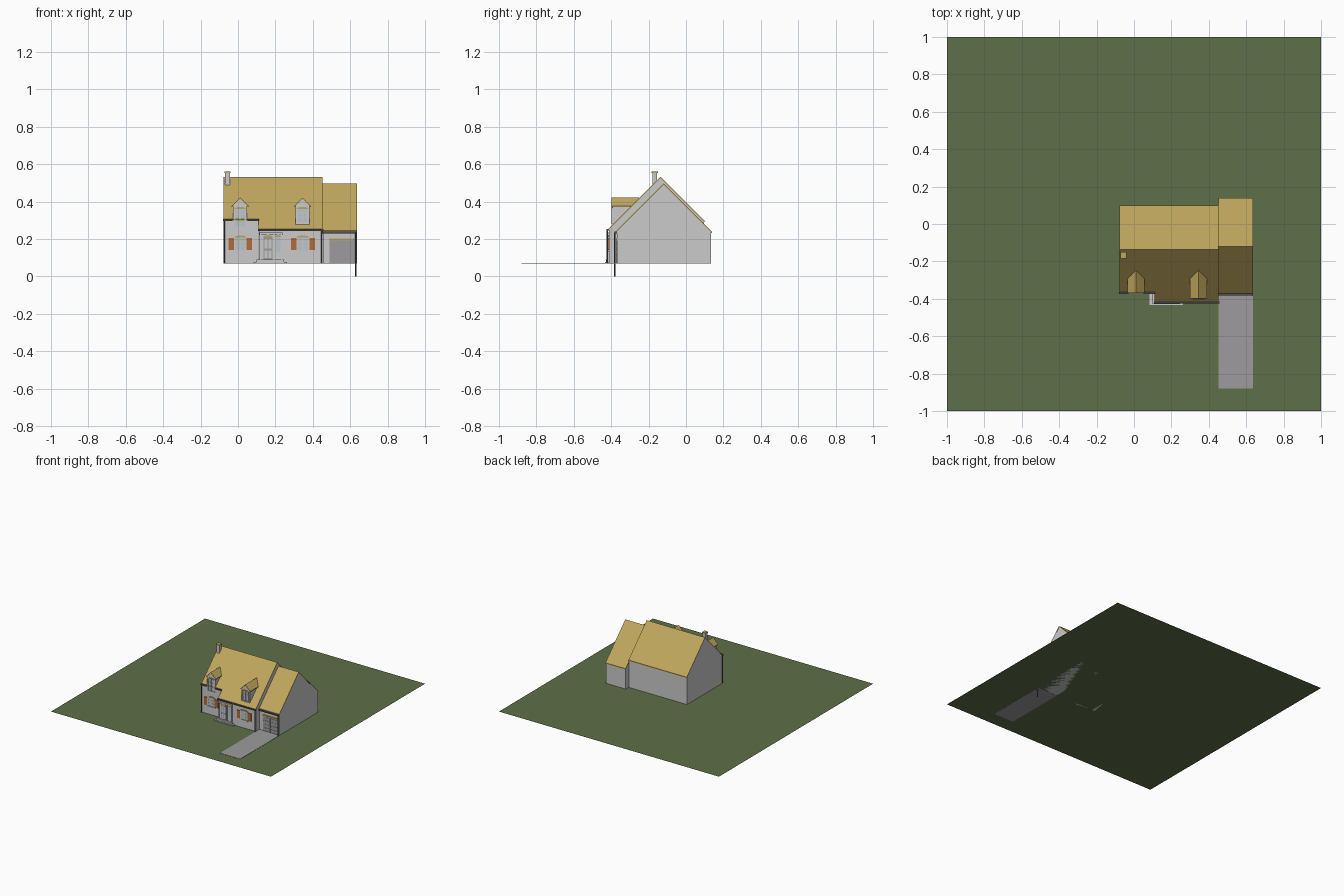
import bpy, bmesh, math

if "Cube" in bpy.data.objects:
    bpy.data.objects.remove(bpy.data.objects["Cube"])

BASE = 0.07  # lawn level


def material(name, rgb):
    m = bpy.data.materials.new(name)
    m.diffuse_color = (*rgb, 1)
    m.use_nodes = True
    m.node_tree.nodes["Principled BSDF"].inputs["Base Color"].default_value = m.diffuse_color
    return m


GRASS = material("grass", (0.11, 0.16, 0.065))
SHINGLE = material("shingle", (0.52, 0.38, 0.11))
SHUTTER = material("shutter_paint", (0.45, 0.15, 0.035))
GLASS = material("glass", (0.48, 0.56, 0.60))
DARK = material("gutter_metal", (0.08, 0.08, 0.09))
PAVING = material("paving", (0.34, 0.33, 0.34))


def prism(name, profile, a, b, axis="x", mat=None):
    """Extrude a profile along x (profile is y,z) or along y (profile is x,z)."""
    bm = bmesh.new()
    place = (lambda p, t: (t, p[0], p[1])) if axis == "x" else (lambda p, t: (p[0], t, p[1]))
    face = bm.faces.new([bm.verts.new(place(p, a)) for p in profile])
    ext = bmesh.ops.extrude_face_region(bm, geom=[face])["geom"]
    step = (b - a, 0, 0) if axis == "x" else (0, b - a, 0)
    bmesh.ops.translate(bm, vec=step, verts=[v for v in ext if isinstance(v, bmesh.types.BMVert)])
    bmesh.ops.recalc_face_normals(bm, faces=bm.faces)
    me = bpy.data.meshes.new(name)
    bm.to_mesh(me)
    bm.free()
    ob = bpy.data.objects.new(name, me)
    bpy.context.collection.objects.link(ob)
    if mat:
        me.materials.append(mat)
    return ob


def box(name, x0, x1, y0, y1, z0, z1, mat=None):
    return prism(name, [(y0, z0), (y1, z0), (y1, z1), (y0, z1)], x0, x1, "x", mat)


def chevron(mid, top, lo, hi, t):
    """45 degree roof section of thickness t."""
    outer = [(lo, top - (mid - lo)), (mid, top), (hi, top - (hi - mid))]
    return outer + [(p, z - t) for p, z in reversed(outer)]


def gabled_block(name, x0, x1, front, back, ridge_y, ridge_z):
    t = 0.008
    top = ridge_z - 0.004
    f, b = front + 0.004, back - 0.004
    prism(name + "_walls", [(f, BASE), (b, BASE), (b, top - (b - ridge_y)), (ridge_y, top),
                            (f, top - (ridge_y - f))], x0 + 0.001, x1 - 0.001)
    prism(name + "_roof", chevron(ridge_y, ridge_z, front, back, t), x0, x1, "x", SHINGLE)


# Lawn and driveway
bpy.ops.mesh.primitive_plane_add(size=2, location=(0, 0, BASE))
lawn = bpy.context.object
lawn.name = "lawn"
lawn.data.materials.append(GRASS)
box("driveway", 0.453, 0.636, -0.88, -0.365, BASE - 0.001, BASE + 0.002, PAVING)

# House blocks: left bay, deeper right bay, garage
gabled_block("left_bay", -0.077, 0.11, -0.366, 0.10, -0.137, 0.533)
gabled_block("right_bay", 0.11, 0.453, -0.417, 0.10, -0.137, 0.533)
gabled_block("garage", 0.453, 0.636, -0.372, 0.138, -0.12, 0.497)

# Gutters and downspouts
for i, (x0, x1, y, z) in enumerate([(-0.08, -0.03, -0.366, 0.302), (0.05, 0.112, -0.366, 0.302),
                                    (0.108, 0.456, -0.417, 0.25), (0.453, 0.636, -0.372, 0.236)]):
    box(f"gutter_{i}", x0, x1, y - 0.009, y + 0.003, z - 0.006, z + 0.004, DARK)
for i, (x, y, z0, z1) in enumerate([(-0.074, -0.37, BASE, 0.30), (0.448, -0.421, BASE, 0.25),
                                    (0.630, -0.381, 0.0, 0.236)]):
    bpy.ops.mesh.primitive_cylinder_add(vertices=8, radius=0.004, depth=z1 - z0,
                                        location=(x, y, (z0 + z1) / 2))
    bpy.context.object.name = f"downspout_{i}"
    bpy.context.object.data.materials.append(DARK)


def arch(cx, half, z, rise):
    """Low curved head: x,z outline."""
    pts = [(cx - half * math.cos(math.pi * i / 6), z + rise * math.sin(math.pi * i / 6)) for i in range(7)]
    return pts


def window(name, cx, y, half, z0, z1, shutters=False):
    box(name + "_glass", cx - half, cx + half, y - 0.002, y + 0.003, z0, z1, GLASS)
    for s in (-1, 1):
        x = cx + s * half
        box(name + "_jamb", x - 0.003, x + 0.003, y - 0.006, y + 0.002, z0, z1)
        if shutters:
            a, b = sorted((x + s * 0.003, x + s * 0.033))
            box(name + "_shutter", a, b, y - 0.006, y + 0.002, z0 + 0.002, z1 - 0.008, SHUTTER)
    box(name + "_sill", cx - half - 0.005, cx + half + 0.005, y - 0.008, y + 0.002, z0 - 0.005, z0 + 0.001)
    box(name + "_mullion", cx - 0.002, cx + 0.002, y - 0.004, y + 0.001, z0, z1)
    for k in (1, 2):
        z = z0 + (z1 - z0) * k / 3
        box(name + "_rail", cx - half, cx + half, y - 0.004, y + 0.001, z - 0.001, z + 0.001)
    prism(name + "_head", arch(cx, half + 0.003, z1 - 0.004, 0.01), y - 0.007, y + 0.002, "y", SHINGLE)


# Ground floor windows with shutters
window("left_window", 0.012, -0.362, 0.031, 0.139, 0.213, True)
window("right_window", 0.347, -0.413, 0.031, 0.139, 0.213, True)


def dormer(name, cx, front, bottom):
    half, apex, back = 0.038, 0.416, -0.25
    prism(name + "_walls", [(cx - half, bottom), (cx + half, bottom), (cx + half, apex - half),
                            (cx, apex), (cx - half, apex - half)], front + 0.004, back, "y")
    prism(name + "_roof", chevron(cx, 0.422, cx - 0.045, cx + 0.045, 0.006), front - 0.003, back, "y", SHINGLE)
    window(name + "_window", cx, front + 0.004, 0.028, bottom + 0.012, 0.366)


dormer("left_dormer", 0.011, -0.366, 0.255)
dormer("right_dormer", 0.345, -0.396, 0.277)

# Chimney with cap
box("chimney", -0.069, -0.043, -0.18, -0.155, 0.45, 0.554)
box("chimney_cap", -0.073, -0.040, -0.184, -0.151, 0.554, 0.562, SHINGLE)

# Entrance: two steps, door with panels, sidelight and surround
box("lower_step", 0.083, 0.262, -0.433, -0.362, BASE, 0.078)
box("upper_step", 0.100, 0.245, -0.428, -0.362, 0.078, 0.09)
W = -0.413
box("door", 0.136, 0.184, W - 0.003, W + 0.002, 0.09, 0.212, PAVING)
for z0, z1 in ((0.098, 0.14), (0.15, 0.2)):
    for x in (0.141, 0.163):
        box("door_panel", x, x + 0.016, W - 0.005, W, z0, z1)
box("sidelight", 0.2, 0.228, W - 0.003, W + 0.002, 0.13, 0.212, GLASS)
for x in (0.117, 0.190, 0.231):
    box("door_post", x, x + 0.006, W - 0.008, W + 0.002, 0.09, 0.222)
box("door_header", 0.115, 0.239, W - 0.009, W + 0.002, 0.222, 0.234)
for cx, h in ((0.16, 0.026), (0.214, 0.017)):
    prism("door_arch", arch(cx, h, 0.211, 0.01), W - 0.006, W + 0.002, "y", SHINGLE)

# Garage door with raised panels and lintel
G = -0.368
box("garage_door", 0.489, 0.624, G - 0.003, G + 0.002, BASE, 0.194, PAVING)
for r in range(4):
    for c in range(4):
        x, z = 0.493 + c * 0.033, 0.075 + r * 0.03
        box("garage_panel", x, x + 0.028, G - 0.005, G, z, z + 0.024, PAVING)
box("garage_lintel", 0.486, 0.627, G - 0.006, G + 0.002, 0.193, 0.203, SHINGLE)
